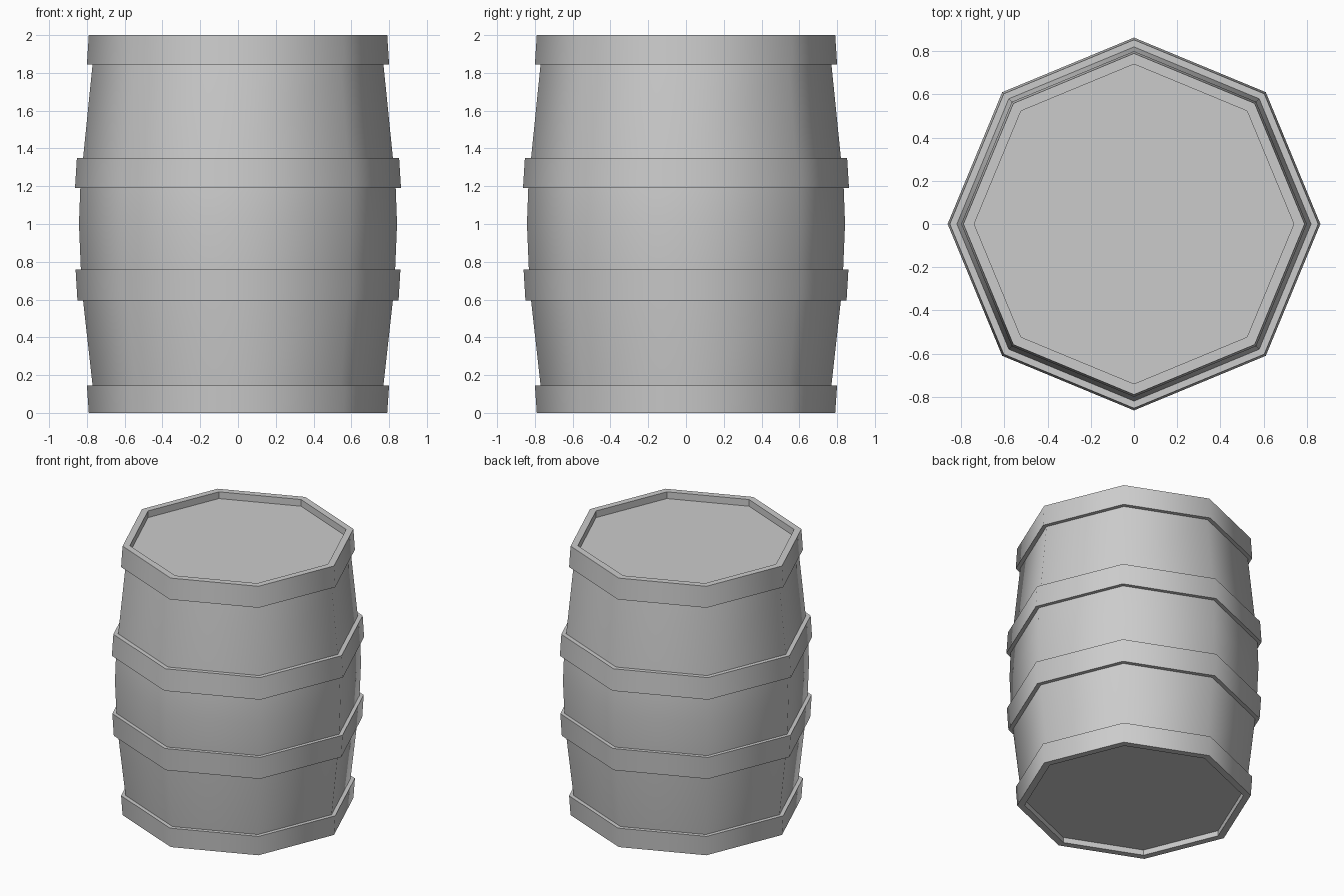
import bpy
import bmesh
import math

SIDES = 8

cube = bpy.data.objects.get("Cube")
if cube:
    bpy.data.objects.remove(cube, do_unlink=True)

grey = bpy.data.materials.new("plain grey")
grey.use_nodes = True
colour = (0.6, 0.6, 0.6, 1)
grey.diffuse_color = colour
grey.node_tree.nodes["Principled BSDF"].inputs["Base Color"].default_value = colour


def lathe(name, profile, closed=False):
    """Sweep (radius, height) points around z with eight sides."""
    bm = bmesh.new()
    rings = []
    for r, z in profile:
        ring = []
        for i in range(SIDES):
            a = math.tau * i / SIDES
            ring.append(bm.verts.new((r * math.cos(a), r * math.sin(a), z)))
        rings.append(ring)
    pairs = list(zip(rings, rings[1:]))
    if closed:
        pairs.append((rings[-1], rings[0]))
    for low, high in pairs:
        for i in range(SIDES):
            j = (i + 1) % SIDES
            bm.faces.new((low[i], low[j], high[j], high[i]))
    if not closed:
        bm.faces.new(rings[0][::-1])
        bm.faces.new(rings[-1])
    bmesh.ops.recalc_face_normals(bm, faces=bm.faces)
    mesh = bpy.data.meshes.new(name)
    bm.to_mesh(mesh)
    bm.free()
    mesh.materials.append(grey)
    obj = bpy.data.objects.new(name, mesh)
    bpy.context.collection.objects.link(obj)

    # Round shading around the outside, flat shading on inward walls
    bpy.ops.object.select_all(action='DESELECT')
    obj.select_set(True)
    bpy.context.view_layer.objects.active = obj
    bpy.ops.object.shade_smooth_by_angle(angle=math.radians(50))
    for face in mesh.polygons:
        c, n = face.center, face.normal
        if c.x * n.x + c.y * n.y < -0.01:
            face.use_smooth = False
    return obj


# Bulging staves, closed by the recessed lid and base
lathe("barrel_body", [(0.755, 0.04), (0.77, 0.145), (0.82, 0.595), (0.832, 0.76),
                      (0.842, 1.0), (0.835, 1.19), (0.82, 1.35),
                      (0.77, 1.845), (0.755, 1.95)])

# Hoops: name, bottom height and radius, top height and radius, inner radius
hoops = [
    ("bottom_hoop", 0.0, 0.79, 0.145, 0.80, 0.74),
    ("lower_hoop", 0.595, 0.85, 0.76, 0.86, 0.80),
    ("upper_hoop", 1.19, 0.863, 1.35, 0.853, 0.80),
    ("top_hoop", 1.845, 0.80, 2.0, 0.79, 0.74),
]
for name, z0, r0, z1, r1, inner in hoops:
    lathe(name, [(inner, z0), (r0, z0), (r1, z1), (inner, z1)], closed=True)
